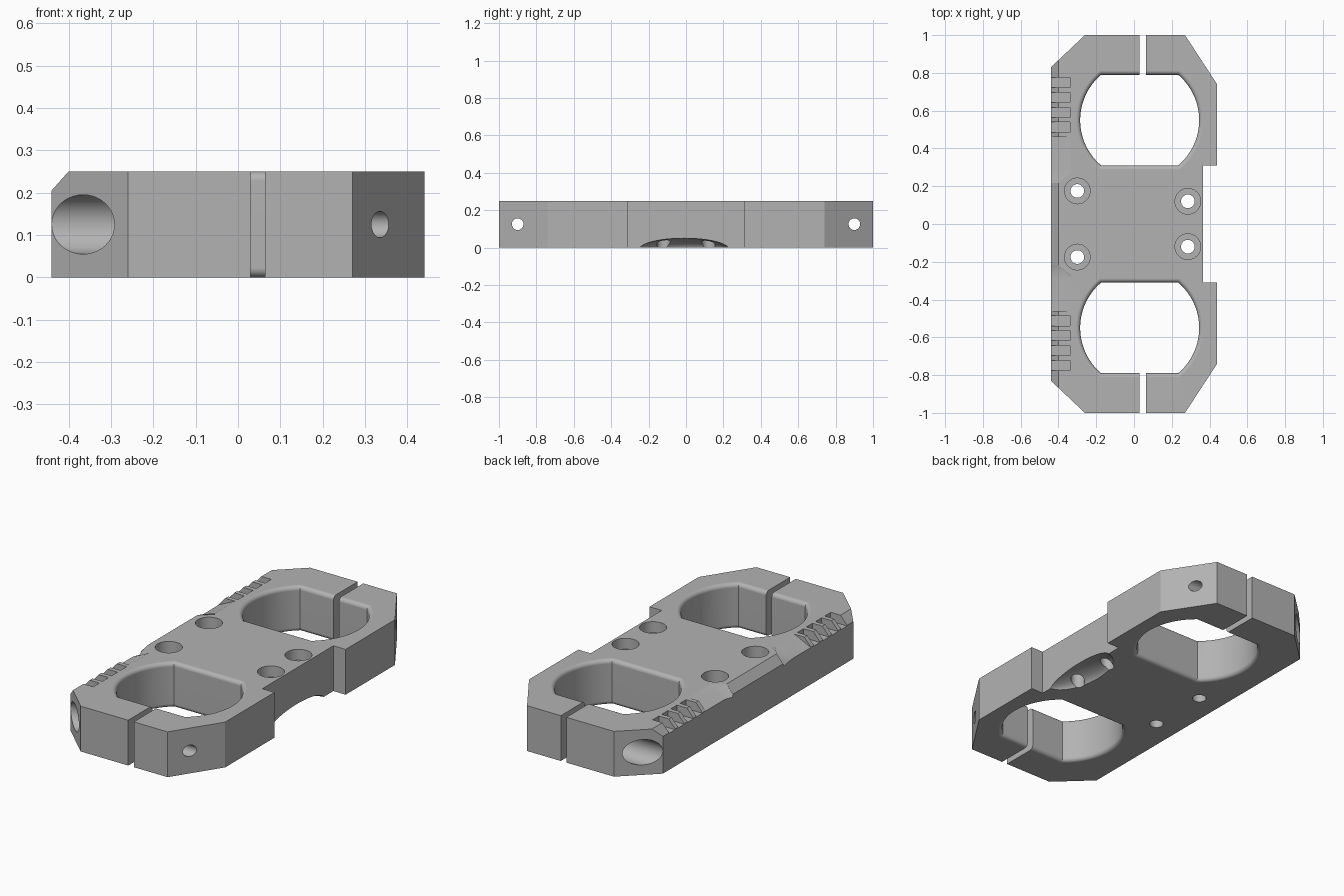
import bpy, bmesh
from math import sin, cos, pi, sqrt, asin, radians
from mathutils import Matrix

if "Cube" in bpy.data.objects:
    bpy.data.objects.remove(bpy.data.objects["Cube"], do_unlink=True)

H = 0.25       # plate thickness
SHELF = 0.205  # height of the grip-side chamfer foot

metal = bpy.data.materials.new("plain_grey_metal")
metal.use_nodes = True
metal.diffuse_color = (0.45, 0.45, 0.45, 1)
metal.node_tree.nodes["Principled BSDF"].inputs["Base Color"].default_value = (0.45, 0.45, 0.45, 1)


def finish(bm, name):
    bmesh.ops.recalc_face_normals(bm, faces=bm.faces[:])
    mesh = bpy.data.meshes.new(name)
    bm.to_mesh(mesh)
    bm.free()
    mesh.materials.append(metal)
    ob = bpy.data.objects.new(name, mesh)
    bpy.context.collection.objects.link(ob)
    return ob


def loft(name, rings):
    """Skin equal-length closed rings and cap both ends."""
    bm = bmesh.new()
    loops = [[bm.verts.new(p) for p in ring] for ring in rings]
    for a, b in zip(loops, loops[1:]):
        for i in range(len(a)):
            j = (i + 1) % len(a)
            bm.faces.new((a[i], a[j], b[j], b[i]))
    bm.faces.new(loops[0])
    bm.faces.new(loops[-1])
    return finish(bm, name)


def box(name, lo, hi):
    corners = [(lo[0], lo[1]), (hi[0], lo[1]), (hi[0], hi[1]), (lo[0], hi[1])]
    return loft(name, [[(x, y, z) for x, y in corners] for z in (lo[2], hi[2])])


def cylinder(name, r, start, end, axis):
    """Round cutter along z or x, from start to end points."""
    rings = []
    for c in (start, end):
        ring = []
        for i in range(40):
            u, v = r * cos(i * pi / 20), r * sin(i * pi / 20)
            ring.append((c[0] + u, c[1] + v, c[2]) if axis == "z" else (c[0], c[1] + u, c[2] + v))
        rings.append(ring)
    return loft(name, rings)


# Plate outline, mirrored front to back
half = [(0.365, 0.31), (0.44, 0.31), (0.44, 0.74), (0.27, 1), (-0.26, 1), (-0.44, 0.83)]
outline = half + [(x, -y) for x, y in reversed(half)]
body = loft("clamp_plate", [[(x, y, z) for x, y in outline] for z in (0, H)])


def cut(cutter):
    cutter.hide_render = True
    mod = body.modifiers.new("cut", "BOOLEAN")
    mod.operation = "DIFFERENCE"
    mod.solver = "EXACT"
    mod.object = cutter
    bpy.context.view_layer.objects.active = body
    bpy.ops.object.modifier_apply(modifier=mod.name)
    bpy.data.objects.remove(cutter, do_unlink=True)


def edge_section(y, x_top, foot):
    """Wedge section removing the grip-side top edge."""
    dx, dz = x_top + 0.44, H - foot
    x0, x1 = -0.44 - dx / 2, x_top + dx / 2
    return [(x0, y, foot - dz / 2), (x1, y, H + dz / 2), (x1, y, 0.4), (x0, y, 0.4)]


def opening_ring(cy, z, grow):
    """Circle with flattened front and back, enlarged by grow."""
    r, h = 0.315 + grow, 0.24 + grow
    a = asin(h / r)
    n = 28
    right = [(r * cos(t), r * sin(t)) for t in (-a + 2 * a * i / n for i in range(n + 1))]
    return [(0.03 + x, cy + y, z) for x, y in right + [(-x, -y) for x, y in right]]


# Chamfer along the grip side
cut(loft("edge_chamfer", [edge_section(y, -0.40, SHELF) for y in (-1.1, 1.1)]))

fillet, steps = 0.022, 5
for s in (1, -1):
    # Clamp opening with rounded rims
    levels = [(-0.02, fillet)]
    for i in range(steps + 1):
        t = i * pi / 2 / steps
        levels.append((fillet * (1 - cos(t)), fillet * (1 - sin(t))))
    levels += [(H - z, g) for z, g in reversed(levels)]
    cut(loft("opening_cutter", [opening_ring(s * 0.55, z, g) for z, g in levels]))

    # Clamping slit
    y0, y1 = sorted((s * 0.7, s * 1.1))
    cut(box("slit_cutter", (0.03, y0, -0.1), (0.064, y1, 0.4)))

    # Wide sloped relief beside the grip teeth
    stations = [(0.218, -0.40), (0.29, -0.34), (0.46, -0.34)]
    cut(loft("relief_cutter", [edge_section(s * y, x, SHELF - 0.002) for y, x in stations]))

    # Grip tooth slots
    for k in range(4):
        a = 0.485 + 0.079 * k
        y0, y1 = sorted((s * a, s * (a + 0.054)))
        cut(box("slot_cutter", (-0.5, y0, SHELF - 0.004), (-0.34, y1, 0.4)))

    # Clamp screw bore with a wide head pocket
    cut(cylinder("screw_bore", 0.031, (-0.6, s * 0.9, H / 2), (0.6, s * 0.9, H / 2), "x"))
    cut(cylinder("screw_pocket", 0.07, (-0.6, s * 0.9, H / 2), (-0.2, s * 0.9, H / 2), "x"))

    # Counterbored mounting holes
    for x, y, floor in ((-0.30, 0.175, 0.10), (0.285, 0.12, 0.19)):
        cut(cylinder("mount_bore", 0.036, (x, s * y, -0.1), (x, s * y, 0.4), "z"))
        cut(cylinder("mount_pocket", 0.068, (x, s * y, floor), (x, s * y, 0.4), "z"))

# Shallow scoop under the notched side
bm = bmesh.new()
bmesh.ops.create_uvsphere(bm, u_segments=48, v_segments=24, radius=1,
                          matrix=Matrix.Translation((0.37, -0.01, -0.01))
                          @ Matrix.Diagonal((0.13, 0.24, 0.06, 1)))
cut(finish(bm, "scoop_cutter"))

# Smooth curved walls, crisp edges
bpy.ops.object.select_all(action="DESELECT")
body.select_set(True)
bpy.context.view_layer.objects.active = body
bpy.ops.object.shade_smooth_by_angle(angle=radians(28))
weighted = body.modifiers.new("even_shading", "WEIGHTED_NORMAL")
weighted.keep_sharp = True
